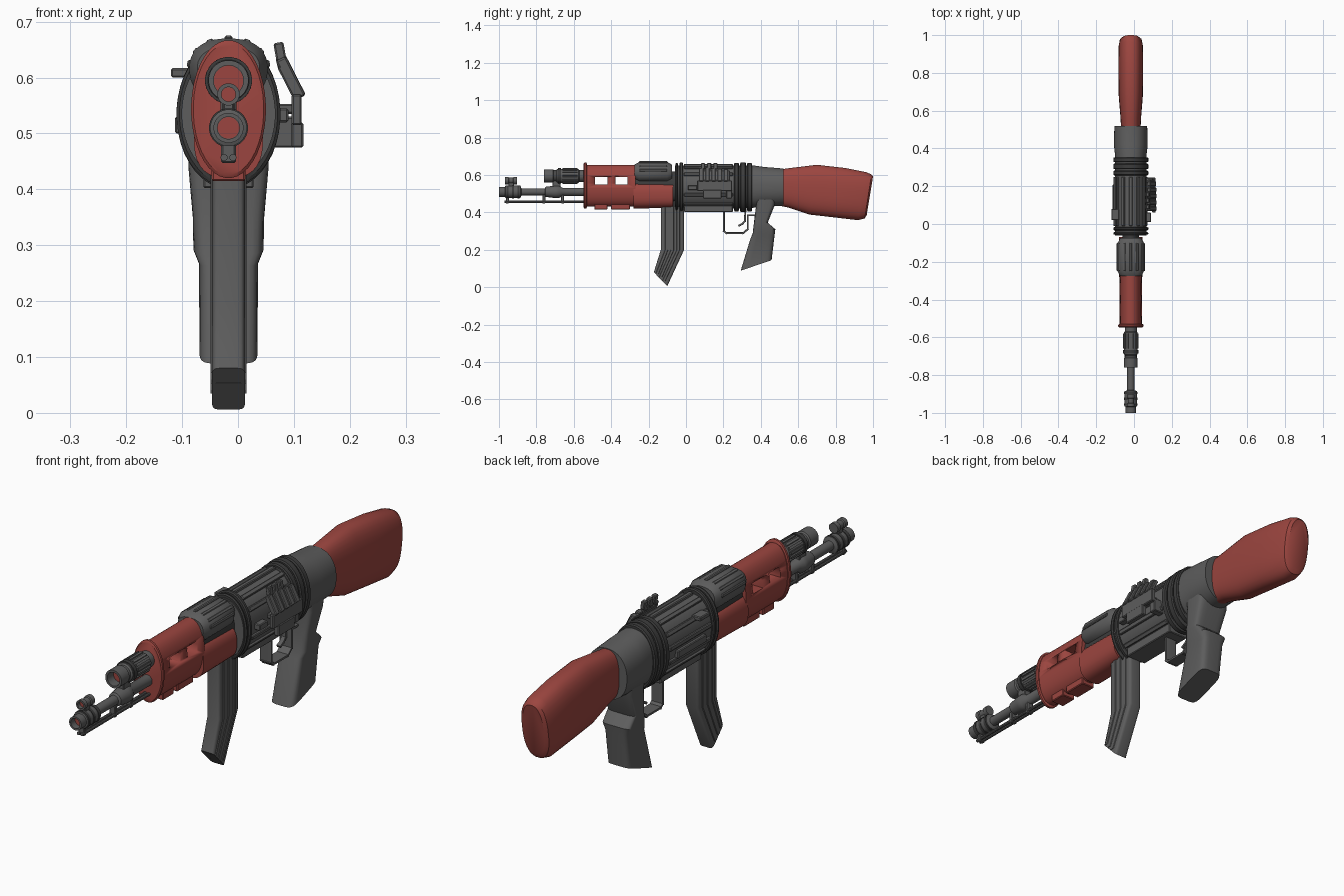
import bpy, bmesh
from math import sin, cos, pi, radians, copysign, atan2
from mathutils import Matrix, Vector

if "Cube" in bpy.data.objects:
    bpy.data.objects.remove(bpy.data.objects["Cube"])

CX = -0.017
RED = bpy.data.materials.new("red")
RED.diffuse_color = (0.33, 0.06, 0.05, 1)
RED.use_nodes = True
RED.node_tree.nodes["Principled BSDF"].inputs["Base Color"].default_value = RED.diffuse_color
DARK = bpy.data.materials.new("dark_grey")
DARK.diffuse_color = (0.045, 0.045, 0.045, 1)
DARK.use_nodes = True
DARK.node_tree.nodes["Principled BSDF"].inputs["Base Color"].default_value = DARK.diffuse_color
GREY = bpy.data.materials.new("grey")
GREY.diffuse_color = (0.11, 0.11, 0.11, 1)
GREY.use_nodes = True
GREY.node_tree.nodes["Principled BSDF"].inputs["Base Color"].default_value = GREY.diffuse_color


def finish(name, bm, mat, angle=35):
    bmesh.ops.recalc_face_normals(bm, faces=bm.faces)
    me = bpy.data.meshes.new(name)
    bm.to_mesh(me)
    bm.free()
    me.materials.append(mat)
    me.shade_smooth()
    me.set_sharp_from_angle(angle=radians(angle))
    ob = bpy.data.objects.new(name, me)
    bpy.context.collection.objects.link(ob)
    return ob


def loft(name, rings, mat=GREY, n=32, p=2.0, x=CX, angle=35):
    """Skin superellipse rings, each (y_a, z_a, y_b, z_b, half_width)."""
    bm = bmesh.new()
    loops = []
    for ya, za, yb, zb, hx in rings:
        loop = []
        for i in range(n):
            c, s = cos(2 * pi * (i + .5) / n), sin(2 * pi * (i + .5) / n)
            c = copysign(abs(c) ** (2 / p), c)
            s = copysign(abs(s) ** (2 / p), s)
            loop.append(bm.verts.new((x + hx * s, (ya + yb) / 2 + (ya - yb) / 2 * c,
                                      (za + zb) / 2 + (za - zb) / 2 * c)))
        loops.append(loop)
    for a, b in zip(loops, loops[1:]):
        for i in range(n):
            j = (i + 1) % n
            bm.faces.new((a[i], a[j], b[j], b[i]))
    bm.faces.new(loops[0])
    bm.faces.new(loops[-1])
    return finish(name, bm, mat, angle)


def body(name, sections, mat=GREY, **kw):
    """Upright sections (y, bottom, top, half_width)."""
    return loft(name, [(y, t, y, b, h) for y, b, t, h in sections], mat, **kw)


def tube(name, z, profile, mat=GREY, n=24, x=CX):
    """Turned part along y from (y, radius) pairs."""
    return body(name, [(y, z - r, z + r, r) for y, r in profile], mat, n=n, x=x)


def box(name, lo, hi, mat=GREY, bevel=0.003, tilt=0.0):
    lo, hi = Vector(lo), Vector(hi)
    bm = bmesh.new()
    bmesh.ops.create_cube(bm, size=1)
    bmesh.ops.scale(bm, vec=hi - lo, verts=bm.verts)
    if bevel:
        bmesh.ops.bevel(bm, geom=bm.edges[:], offset=bevel, segments=1, affect='EDGES')
    bmesh.ops.transform(bm, matrix=Matrix.Translation((lo + hi) / 2) @ Matrix.Rotation(tilt, 4, 'Y'),
                        verts=bm.verts)
    return finish(name, bm, mat, 25)


def ribs(name, angles, y0, y1, cz, hx, hz, width=0.018, thick=0.014):
    """Lengthwise ribs around an ellipse; angle measured from the top."""
    for k, deg in enumerate(angles):
        a = radians(deg)
        px, pz = CX + hx * sin(a), cz + hz * cos(a)
        tilt = atan2(sin(a) / hx, cos(a) / hz)
        box(f"{name}_{k}", (px - width / 2, y0, pz - thick / 2),
            (px + width / 2, y1, pz + thick / 2), tilt=tilt)


# Shoulder stock
loft("stock", [(.50, .63, .50, .435, .052), (.56, .638, .55, .425, .054), (.70, .655, .66, .388, .064),
               (.85, .638, .80, .372, .066), (.965, .615, .92, .358, .064), (.992, .603, .955, .367, .058),
               (1.0, .592, .966, .385, .045)], RED, p=2.5)

# Receiver with rear block
body("receiver", [(-.06, .42, .65, .084), (.26, .42, .65, .084)], n=40)
body("receiver_rear", [(.25, .42, .652, .084), (.37, .425, .65, .084), (.42, .43, .643, .09),
                       (.52, .435, .635, .087)], n=40, p=2.2)
box("receiver_pan", (CX - .045, -.01, .402), (CX + .045, .25, .45))
ribs("receiver_rib", (0, -27, 27, -55, 55, -82, -110, 110, -140, 140), -.01, .25, .535, .086, .118)
box("receiver_side_block", (-.113, .03, .50), (-.09, .21, .53))
box("side_tab", (-.12, .02, .60), (-.08, .08, .617))

# Clamping bands
for i, (y, w) in enumerate([(-.05, .013), (-.025, .018), (.27, .026), (.305, .03), (.34, .026)]):
    g = .003 if i % 2 else 0
    body(f"band_{i}", [(y - w / 2, .41 - g, .66 + g, .088), (y - w / 2 + .004, .404 - g, .665 + g, .093),
                       (y + w / 2 - .004, .404 - g, .665 + g, .093), (y + w / 2, .41 - g, .66 + g, .088)],
         DARK, n=40)

# Front handguard with two through windows
guard = body("handguard", [(-.54, .43, .655, .059), (-.27, .43, .655, .059)], RED, p=2.2)
for i, (a, b) in enumerate([(-.487, -.42), (-.377, -.313)]):
    cut = box(f"window_cutter_{i}", (-.3, a, .549), (.3, b, .59), RED, 0)
    cut.hide_render = True
    mod = guard.modifiers.new("window", 'BOOLEAN')
    mod.operation, mod.object, mod.solver = 'DIFFERENCE', cut, 'EXACT'
bpy.context.view_layer.objects.active = guard
for mod in list(guard.modifiers):
    cut = mod.object
    bpy.ops.object.modifier_apply(modifier=mod.name)
    bpy.data.objects.remove(cut)
body("handguard_flange", [(-.547, .426, .661, .063), (-.543, .42, .667, .067), (-.534, .42, .667, .067),
                          (-.53, .426, .661, .063)], RED, n=40)
for i, (a, b) in enumerate([(-.49, -.42), (-.40, -.30)]):
    box(f"handguard_foot_{i}", (CX - .03, a, .415), (CX + .03, b, .45), RED)

# Rear handguard: red lower half, ribbed grey cover
body("lower_handguard", [(-.28, .42, .565, .062), (-.07, .425, .56, .062)], RED, p=2.6)
body("inner_core", [(-.28, .46, .62, .045), (-.04, .46, .62, .045)], DARK, n=24)
body("upper_cover", [(-.276, .575, .655, .056), (-.25, .56, .67, .07), (-.10, .56, .67, .07),
                     (-.075, .575, .655, .056)], p=2.4)
ribs("cover_rib", (-80, -55, -28, 0, 28, 55, 80), -.25, -.10, .615, .07, .055, .014, .01)

# Barrel with recessed red bore
tube("barrel", .51, [(-.972, .02), (-1, .02), (-1, .027), (-.968, .027), (-.966, .033), (-.885, .033),
                     (-.88, .019), (-.755, .019), (-.75, .027), (-.70, .034), (-.68, .034), (-.66, .022),
                     (-.53, .022)])
tube("barrel_bore", .51, [(-.973, .0195), (-.965, .0195)], RED)
for i, y in enumerate((-.955, -.925, -.895)):
    tube(f"muzzle_ring_{i}", .51, [(y - .006, .035), (y + .006, .035)], DARK)

# Gas tube above the barrel
tube("gas_tube", .595, [(-.72, .027), (-.76, .027), (-.76, .036), (-.71, .036), (-.705, .031), (-.695, .031),
                        (-.69, .037), (-.575, .037), (-.57, .032), (-.53, .032)])
tube("gas_tube_bore", .595, [(-.722, .0265), (-.71, .0265)], RED)
tube("gas_tube_collar", .595, [(-.685, .042), (-.668, .042)], DARK)
for k in range(14):
    a = 2 * pi * k / 14
    x, z = CX + .037 * sin(a), .595 + .037 * cos(a)
    box(f"gas_tube_flute_{k}", (x - .005, -.66, z - .005), (x + .005, -.58, z + .005), bevel=0, tilt=a)
box("gas_block", (CX - .014, -.715, .51), (CX + .014, -.67, .58))

# Front sight, cleaning rod and its hangers
box("sight_post", (CX - .01, -.95, .52), (CX + .01, -.92, .57))
tube("front_sight", .57, [(-.95, .013), (-.967, .013), (-.967, .02), (-.95, .02), (-.947, .016),
                          (-.925, .016), (-.922, .02), (-.903, .02)], n=16)
tube("front_sight_bore", .57, [(-.952, .0128), (-.945, .0128)], RED, n=16)
for i, dx in enumerate((-.008, .008)):
    tube(f"rod_{i}", .457, [(-.97, .0065), (-.53, .0065)], n=10, x=CX + dx)
for i, y in enumerate((-.955, -.76, -.66)):
    box(f"rod_hanger_{i}", (CX - .013, y - .008, .447), (CX + .013, y + .008, .495))

# Curved magazine with side ribs
MAG = [(-.135, .46, -.01, .46), (-.135, .20, -.01, .20), (-.172, .08, -.10, .006)]
loft("magazine", [(*MAG[0], .03), (*MAG[1], .03), (*MAG[2], .03)], p=7, n=24, angle=30)
for k, f in enumerate((.25, .5, .75)):
    strip = []
    for ya, za, yb, zb in MAG:
        y, z = ya + (yb - ya) * f, za + (zb - za) * f
        strip.append((y - .01, z, y + .01, z, .033))
    strip[-1] = (strip[-1][0], strip[-1][1] + .01, strip[-1][2], strip[-1][3] + .01, .033)
    loft(f"magazine_rib_{k}", strip, p=6, n=12)

# Pistol grip
loft("grip", [(.37, .50, .485, .50, .072), (.375, .44, .475, .44, .072), (.365, .36, .437, .345, .064),
              (.356, .285, .478, .31, .063), (.345, .262, .474, .28, .053), (.292, .088, .458, .145, .052)],
     p=5, n=24, angle=30)

# Trigger guard and trigger
GUARD = [(.203, .41), (.203, .30), (.215, .289), (.305, .289), (.33, .31), (.33, .385), (.37, .385)]
TRIGGER = [(.318, .42), (.315, .355), (.303, .34), (.285, .33)]
for name, path, hw in (("trigger_guard", GUARD, .025), ("trigger", TRIGGER, .009)):
    for i, ((ya, za), (yb, zb)) in enumerate(zip(path, path[1:])):
        d = Vector((yb - ya, zb - za)).normalized() * .005
        loft(f"{name}_{i}", [(ya - d.x - d.y, za - d.y + d.x, ya - d.x + d.y, za - d.y - d.x, hw),
                             (yb + d.x - d.y, zb + d.y + d.x, yb + d.x + d.y, zb + d.y - d.x, hw)],
             p=12, n=12)

# Right side bracket: arm, hanging plate and leaning fingers
box("bracket_arm", (.055, .09, .535), (.10, .22, .553))
box("bracket_plate", (.096, .06, .515), (.114, .245, .57))
box("bracket_block", (.095, .09, .475), (.117, .19, .52))
box("bracket_stop", (.05, .215, .475), (.10, .245, .53))
LEAN = radians(-27)
box("finger_backing", (.083, .07, .565), (.098, .235, .625), tilt=LEAN)
for k in range(5):
    y = .07 + .033 * k
    top = .642 - .004 * abs(k - 1)
    box(f"finger_{k}", (.084, y, .56), (.104, y + .023, top), tilt=LEAN)
    if k < 3:
        box(f"finger_tip_{k}", (.066, y + .01, .63), (.084, y + .032, .663), tilt=radians(-10))
box("side_lever", (.055, .01, .52), (.09, .06, .545))
